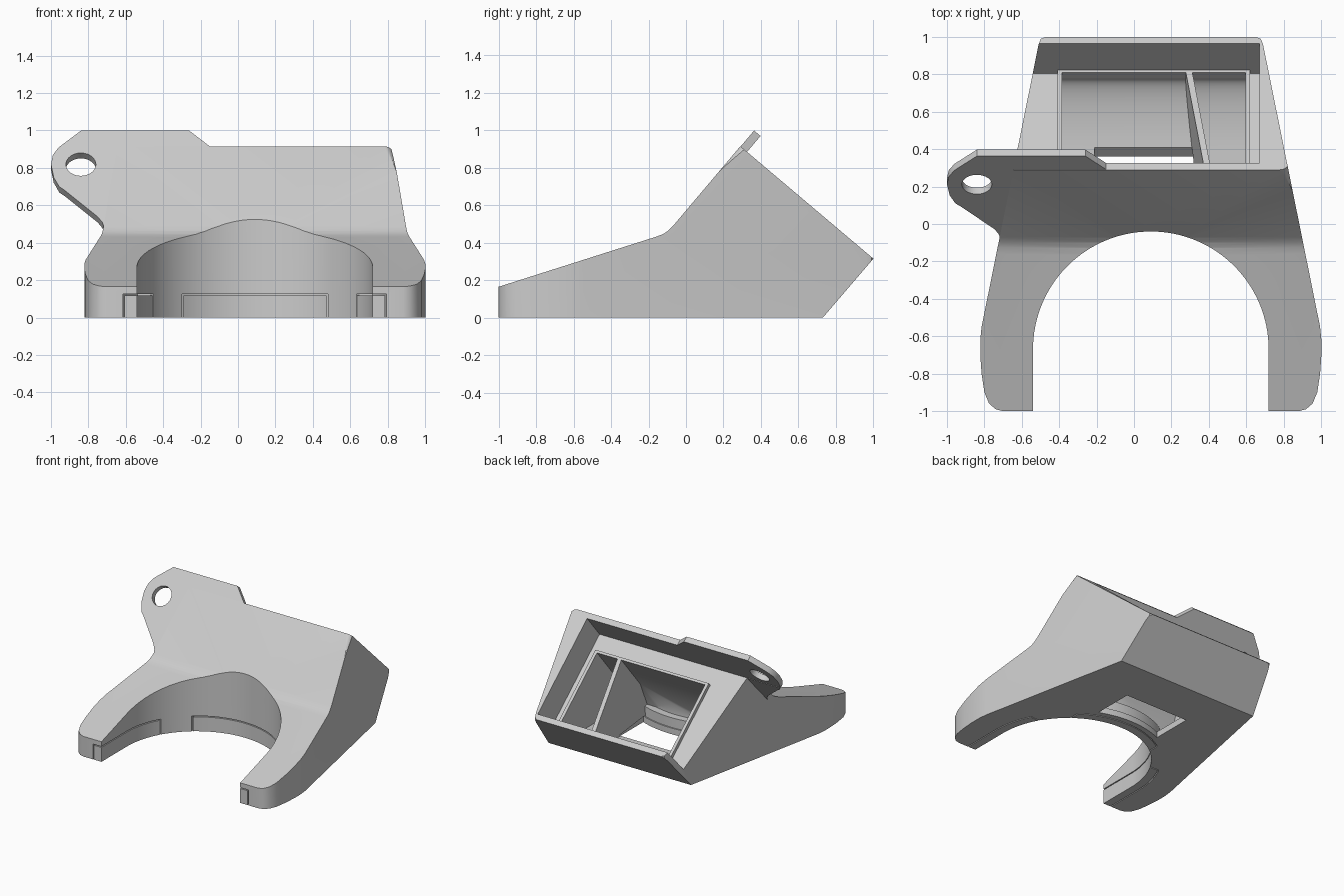
import bpy, bmesh
from math import sin, cos, pi
from mathutils import Vector

cube = bpy.data.objects.get("Cube")
if cube:
    bpy.data.objects.remove(cube, do_unlink=True)

grey = bpy.data.materials.new("light_grey")
grey.use_nodes = True
tone = (0.6, 0.6, 0.6, 1)
grey.diffuse_color = tone
grey.node_tree.nodes["Principled BSDF"].inputs["Base Color"].default_value = tone

MID = 0.09                                  # symmetry line of the body
U = Vector((0, 0.764, -0.645))              # down the sloped rear face
N = Vector((0, 0.645, 0.764))               # out of the sloped rear face
RIDGE = Vector((0, 0.29, 0.915))


def prism(name, points, offset):
    """Closed solid: a flat polygon swept along an offset."""
    bm = bmesh.new()
    offset = Vector(offset)
    low = [bm.verts.new(p) for p in points]
    high = [bm.verts.new(Vector(p) + offset) for p in points]
    bm.faces.new(low)
    bm.faces.new(list(reversed(high)))
    for i in range(len(low)):
        bm.faces.new([low[i], high[i], high[i - 1], low[i - 1]])
    bmesh.ops.recalc_face_normals(bm, faces=bm.faces)
    if bm.calc_volume(signed=True) < 0:
        bmesh.ops.reverse_faces(bm, faces=bm.faces)
    mesh = bpy.data.meshes.new(name)
    bm.to_mesh(mesh)
    bm.free()
    ob = bpy.data.objects.new(name, mesh)
    bpy.context.scene.collection.objects.link(ob)
    mesh.materials.append(grey)
    return ob


def side(name, yz, x0, x1):
    return prism(name, [(x0, y, z) for y, z in yz], (x1 - x0, 0, 0))


def plan(name, xy, z0, z1):
    return prism(name, [(x, y, z0) for x, y in xy], (0, 0, z1 - z0))


def box(name, x0, x1, y0, y1, z0, z1):
    return plan(name, [(x0, y0), (x1, y0), (x1, y1), (x0, y1)], z0, z1)


def slope(x, t, d):
    """Point at x, distance t down the rear face and depth d below it."""
    return RIDGE + Vector((x, 0, 0)) + U * t - N * d


def slope_box(name, x0, x1, t0, t1, d0, d1):
    return prism(name, [slope(x0, t0, d0), slope(x1, t0, d0),
                        slope(x1, t1, d0), slope(x0, t1, d0)], -N * (d1 - d0))


def arch(name, r, z0, z1):
    """U-shaped opening, round at the rear and open to the front."""
    pts = [(MID + r, -1.2)]
    pts += [(MID + r * cos(pi * i / 64), -0.67 + r * sin(pi * i / 64)) for i in range(65)]
    return plan(name, pts + [(MID - r, -1.2)], z0, z1)


def solid_volume(mesh):
    """Volume of a closed mesh, or -1 if it is open."""
    bm = bmesh.new()
    bm.from_mesh(mesh)
    closed = len(bm.faces) > 0 and all(e.is_manifold for e in bm.edges)
    volume = bm.calc_volume(signed=True) if closed else -1
    bm.free()
    return volume


def combine(ob, other, operation):
    """Boolean that keeps the first solver result with a plausible volume."""
    a, b = solid_volume(ob.data), solid_volume(other.data)
    low, high = {"DIFFERENCE": (max(0, a - b), a), "UNION": (max(a, b), a + b),
                 "INTERSECT": (0, min(a, b))}[operation]
    mod = ob.modifiers.new("join", "BOOLEAN")
    mod.operation, mod.object = operation, other
    for solver in ("MANIFOLD", "EXACT"):
        mod.solver = solver
        bpy.context.view_layer.update()
        dg = bpy.context.evaluated_depsgraph_get()
        mesh = bpy.data.meshes.new_from_object(ob.evaluated_get(dg))
        if low - 1e-4 <= solid_volume(mesh) <= high + 1e-4:
            ob.data = mesh
            break
    ob.modifiers.clear()
    bpy.data.objects.remove(other, do_unlink=True)


def cut(ob, other):
    combine(ob, other, "DIFFERENCE")


# Wedge body: side profile trimmed to the tapered plan outline
body = side("bracket_body", [(-1, 0), (-1, 0.165), (-0.16, 0.432), (-0.125, 0.445),
                             (-0.098, 0.462), (-0.07, 0.489), tuple(RIDGE.yz),
                             (1, 0.315), (0.73, 0)], -1.5, 1.5)
half = [(0.79, -1.001), (0.83, -0.99), (0.865, -0.96), (0.89, -0.9), (0.905, -0.8),
        (0.912, -0.7), (0.912, -0.62), (0.905, -0.55), (0.6, 0.96), (0.588, 0.99), (0.56, 1.001)]
outline = [(MID + x, y) for x, y in half] + [(MID - x, y) for x, y in reversed(half)]
combine(body, plan("outline_cutter", outline, -0.5, 1.5), "INTERSECT")

# Rounding between the front slope and the closed side, fading towards the bend
top = Vector((0.825, RIDGE.y, RIDGE.z))
bend = Vector((0.94, -0.07, 0.489)) - U * 0.04
R = 0.045
corner = [(-R + R * sin(a), R - R * cos(a)) for a in [pi / 2 * i / 8 for i in range(9)]]
corner += [(0.1, R), (0.1, -0.1), (-R, -0.1)]
start = top + (top - bend) * 0.2
cut(body, prism("edge_cutter", [start + Vector((x, 0, 0)) + U * t for x, t in corner],
                (bend - top) * 1.2))

# Mounting tab along the front slope, with a round hole
tab_outline = [(-0.145, 0.912), (-0.26, 1.0), (-0.84, 1.0), (-0.96, 0.91), (-0.99, 0.87),
               (-1.0, 0.82), (-0.985, 0.75), (-0.955, 0.7), (-0.925, 0.68), (-0.75, 0.54),
               (-0.725, 0.51), (-0.715, 0.48), (-0.5, 0.48), (-0.145, 0.8)]


def tab_point(x, z):
    return slope(x, 0.002, (RIDGE.z - z) / N.z)


tab = prism("mounting_tab", [tab_point(x, z) for x, z in tab_outline], U * 0.047)
centre = tab_point(-0.84, 0.82) - U * 0.1
ring = [centre + Vector((0.08 * cos(a), 0, 0)) + N * 0.08 * sin(a)
        for a in [2 * pi * i / 40 for i in range(40)]]
cut(tab, prism("hole_cutter", ring, U * 0.3))
combine(body, tab, "UNION")

# Rear recess, open on one side, with a raised lip on its floor
cut(body, slope_box("recess_cutter", -1.5, 0.67, 0.047, 0.885, -0.3, 0.25))
combine(body, slope_box("lip", -0.41, 0.62, 0.185, 0.89, 0.22, 0.27), "UNION")

# Pocket with a curved floor, split by a slanted divider
floor_end = slope(0, 0.868, 0.27)
bowl = [(0.41 + (floor_end.y - 0.41) * sin(a), 0.05 + (floor_end.z - 0.05) * (1 - cos(a)))
        for a in [pi / 2 * i / 16 for i in range(17)]]
profile = [tuple(slope(0, 0.205, d).yz) for d in (0.2, 0.6)] + [(-0.05, 0.05)]
profile += bowl + [tuple(slope(0, 0.868, 0.2).yz)]
pocket = side("pocket_cutter", profile, -0.385, 0.595)
cut(pocket, arch("wall_keep", 0.68, -1, 2))
cut(pocket, arch("ledge_keep", 0.74, -1.1, 0.13))
divider = [slope(x, t, 0.22) for x, t in ((0.265, 0.95), (0.3, 0.95), (0.425, 0.1), (0.39, 0.1))]
cut(pocket, prism("divider_keep", divider, -N * 0.9))
cut(body, pocket)

# Window through the underside
window = side("window_cutter", [(-0.1, -0.02), (0.34, -0.02), (0.42, 0.06), (-0.1, 0.06)],
              -0.21, 0.37)
cut(window, arch("window_keep", 0.75, -1, 1))
cut(body, window)

# Front arch
cut(body, arch("arch_cutter", 0.63, -1, 2))


# Thin gaps around the inserts along the foot of the arch
def gap(x0, x1, y0, y1):
    shell = arch("gap_cutter", 0.705, -0.1, 0.126)
    combine(shell, box("gap_limit", x0, x1, y0, y1, -0.2, 0.3), "INTERSECT")
    core = arch("insert_keep", 0.697, -0.3, 0.118)
    e = 0.008
    combine(core, box("insert_limit", x0 + e, x1 - e, y0 - e, y1 - e, -0.4, 0.2), "INTERSECT")
    cut(shell, core)
    cut(body, shell)


gap(-0.3, 0.48, -0.3, 0.2)
gap(-0.9, -0.2, -1.15, -0.35)
gap(0.38, 1.08, -1.15, -0.35)

# Shading
bpy.ops.object.select_all(action="DESELECT")
body.select_set(True)
bpy.context.view_layer.objects.active = body
bpy.ops.object.shade_smooth_by_angle(angle=0.5)
